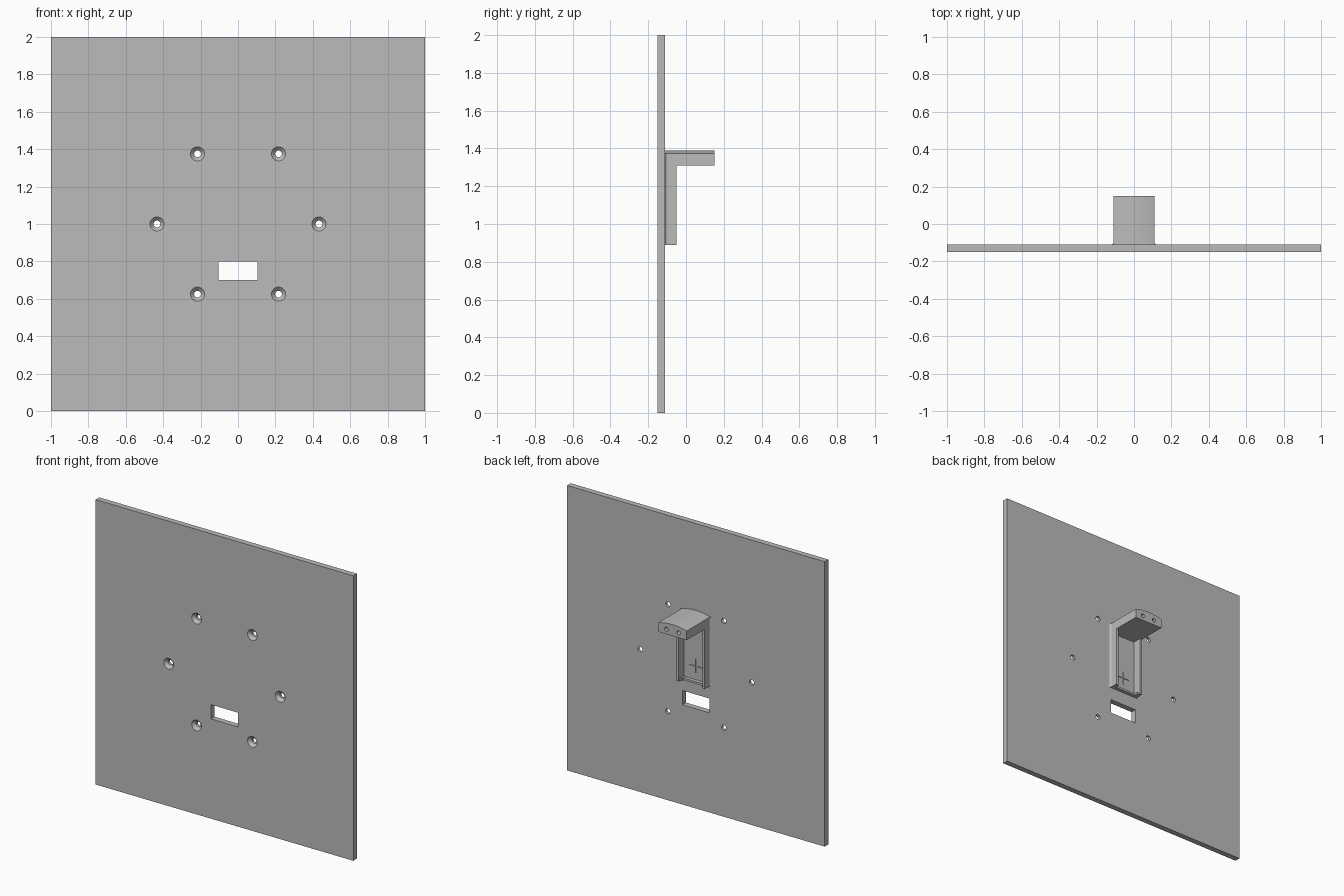
import bpy, bmesh, math
from mathutils import Vector

cube = bpy.data.objects.get("Cube")
if cube:
    bpy.data.objects.remove(cube, do_unlink=True)

grey = bpy.data.materials.new("plain grey")
grey.use_nodes = True
COLOR = (0.5, 0.5, 0.5, 1)
grey.diffuse_color = COLOR
grey.node_tree.nodes["Principled BSDF"].inputs["Base Color"].default_value = COLOR

FRONT, BACK = -0.15, -0.11      # plate faces
HALF = 0.11                     # half width of the bracket
WALL = 0.018                    # wall thickness
LOW, UNDER, EDGE, CROWN = 0.89, 1.31, 1.374, 1.39


def finish(name, bm):
    bmesh.ops.recalc_face_normals(bm, faces=bm.faces)
    mesh = bpy.data.meshes.new(name)
    bm.to_mesh(mesh)
    bm.free()
    mesh.materials.append(grey)
    obj = bpy.data.objects.new(name, mesh)
    bpy.context.collection.objects.link(obj)
    return obj


def extrude(name, points, direction):
    bm = bmesh.new()
    face = bm.faces.new([bm.verts.new(p) for p in points])
    new = bmesh.ops.extrude_face_region(bm, geom=[face])["geom"]
    verts = [v for v in new if isinstance(v, bmesh.types.BMVert)]
    bmesh.ops.translate(bm, verts=verts, vec=Vector(direction))
    return finish(name, bm)


def box(name, x0, x1, y0, y1, z0, z1):
    return extrude(name, [(x0, y0, z0), (x1, y0, z0), (x1, y0, z1), (x0, y0, z1)],
                   (0, y1 - y0, 0))


def bore(name, x, z, rings, sides=32):
    """Round cutter along y, made of (y, radius) rings."""
    bm = bmesh.new()
    loops = []
    for y, r in rings:
        loops.append([bm.verts.new((x + r * math.cos(a), y, z + r * math.sin(a)))
                      for a in (math.tau * i / sides for i in range(sides))])
    for a, b in zip(loops, loops[1:]):
        for i in range(sides):
            j = (i + 1) % sides
            bm.faces.new((a[i], a[j], b[j], b[i]))
    bm.faces.new(loops[0])
    bm.faces.new(loops[-1])
    return finish(name, bm)


def cut(target, cutter):
    cutter.hide_render = True
    cutter.hide_set(True)
    cutter.display_type = 'WIRE'
    mod = target.modifiers.new(cutter.name, 'BOOLEAN')
    mod.operation = 'DIFFERENCE'
    mod.solver = 'EXACT'
    mod.object = cutter


def apply_cuts(obj):
    """Bake the cuts, then drop the cutters."""
    graph = bpy.context.evaluated_depsgraph_get()
    mesh = bpy.data.meshes.new_from_object(obj.evaluated_get(graph))
    cutters = [m.object for m in obj.modifiers]
    obj.modifiers.clear()
    obj.data = mesh
    for c in cutters:
        bpy.data.objects.remove(c, do_unlink=True)


# Square plate with a ring of countersunk screw holes
plate = box("plate", -1, 1, FRONT, BACK, 0, 2)
for k in range(6):
    a = math.tau * k / 6
    cut(plate, bore("screw_hole", 0.433 * math.cos(a), 1 + 0.433 * math.sin(a),
                    [(FRONT - 0.002, 0.04), (FRONT + 0.02, 0.018), (BACK + 0.01, 0.018)]))

# Rectangular window and engraved centre cross
cut(plate, box("window", -0.105, 0.105, FRONT - 0.01, BACK + 0.01, 0.7, 0.8))
cross = [(0.05, 0.003), (0.003, 0.05)]
for w, h in cross:
    cut(plate, box("cross_groove", -w, w, BACK - 0.005, BACK + 0.01, 1 - h, 1 + h))
apply_cuts(plate)

# Arm with a gently arched top and two screw holes in its end
arch = [(HALF * t, BACK, EDGE + (CROWN - EDGE) * (1 - t * t))
        for t in (1 - i / 8 for i in range(17))]
arm = extrude("arm", [(-HALF, BACK, UNDER), (HALF, BACK, UNDER)] + arch, (0, 0.26, 0))
for x in (-0.047, 0.047):
    cut(arm, bore("arm_hole", x, 1.345, [(0.07, 0.014), (0.16, 0.014)], 24))
apply_cuts(arm)

# Side walls and their fillets against the plate
R = 0.013
for side, s in (("left", 1), ("right", -1)):
    x = sorted((s * HALF, s * (HALF - WALL)))
    box(side + "_wall", x[0], x[1], BACK, -0.05, LOW, UNDER)
    curve = [(s * (HALF + R - R * math.sin(a)), BACK + R - R * math.cos(a), LOW)
             for a in (math.pi / 2 * i / 6 for i in range(7))]
    extrude(side + "_fillet", [(s * HALF, BACK, LOW)] + curve, (0, 0, EDGE - LOW))
    # Small foot inside the lower corner
    inner = HALF - WALL
    x = sorted((s * inner, s * (inner - 0.012)))
    box(side + "_foot", x[0], x[1], BACK, -0.065, LOW, LOW + 0.016)

# Low lip closing the bottom of the pocket
box("bottom_lip", -HALF + WALL, HALF - WALL, BACK, -0.085, LOW, LOW + 0.014)

# Smooth shading on the rounded parts
bpy.ops.object.select_all(action='DESELECT')
for obj in bpy.context.collection.objects:
    if obj.type == 'MESH' and obj.name in ("plate", "arm", "left_fillet", "right_fillet"):
        obj.select_set(True)
        bpy.context.view_layer.objects.active = obj
bpy.ops.object.shade_smooth_by_angle(angle=math.radians(30))
